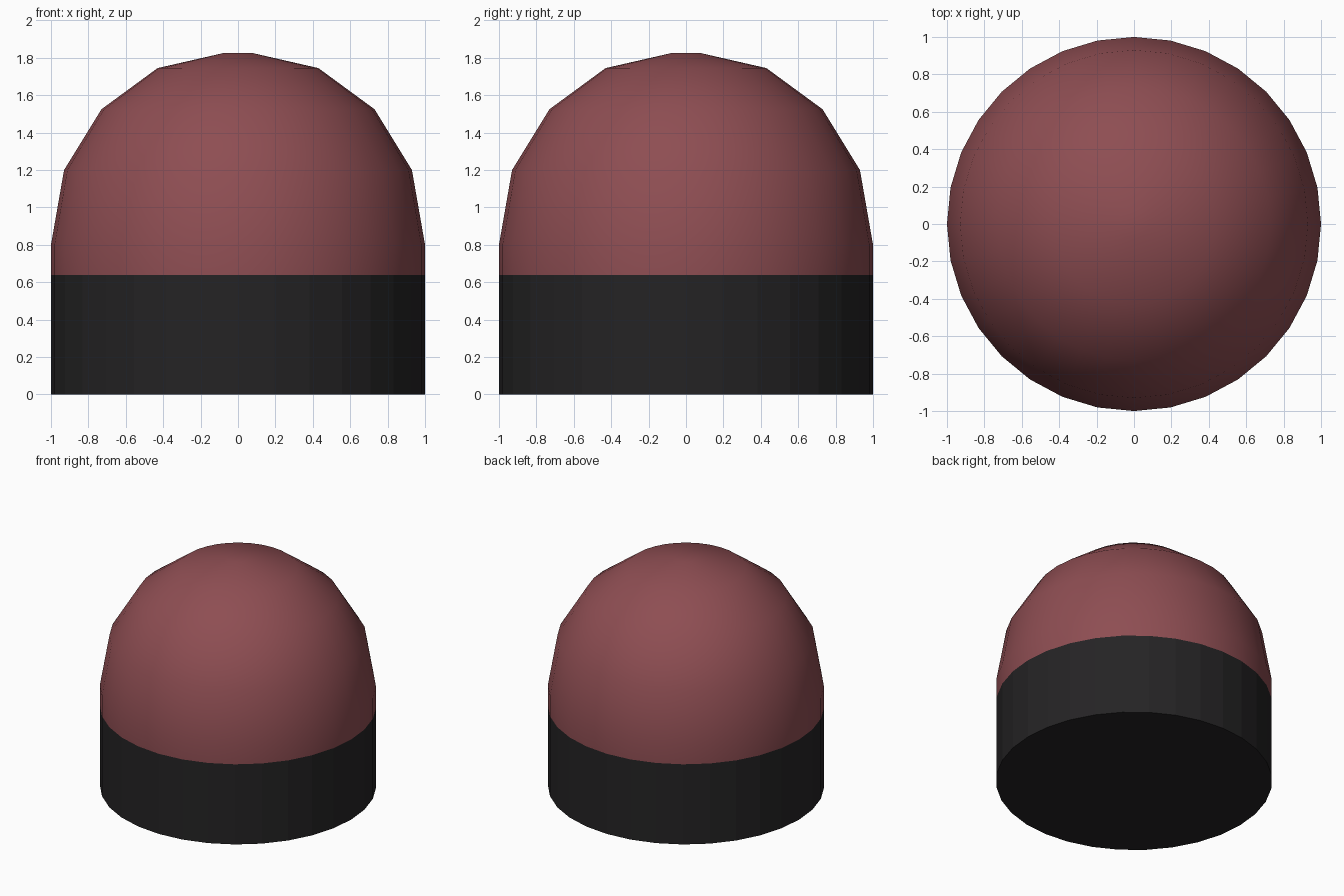
import bpy, bmesh, math

if "Cube" in bpy.data.objects:
    bpy.data.objects.remove(bpy.data.objects["Cube"])

SIDES = 32


def material(name, rgb):
    m = bpy.data.materials.new(name)
    m.diffuse_color = (*rgb, 1.0)
    m.use_nodes = True
    m.node_tree.nodes["Principled BSDF"].inputs["Base Color"].default_value = m.diffuse_color
    return m


def lathe(name, profile, mat, smooth, cap_bottom=False, cap_top=False):
    """Revolve (radius, z) points around the z axis."""
    bm = bmesh.new()
    rings = [[bm.verts.new((r * math.cos(2 * math.pi * i / SIDES),
                            r * math.sin(2 * math.pi * i / SIDES), z))
              for i in range(SIDES)] for r, z in profile]
    for low, high in zip(rings, rings[1:]):
        for i in range(SIDES):
            j = (i + 1) % SIDES
            bm.faces.new((low[i], low[j], high[j], high[i]))
    if cap_bottom:
        bm.faces.new(rings[0][::-1])
    if cap_top:
        bm.faces.new(rings[-1])
    for f in bm.faces:
        f.smooth = smooth
    mesh = bpy.data.meshes.new(name)
    bm.to_mesh(mesh)
    bm.free()
    mesh.materials.append(mat)
    obj = bpy.data.objects.new(name, mesh)
    bpy.context.collection.objects.link(obj)
    return obj


red = material("dark_red", (0.27, 0.075, 0.085))
black = material("black", (0.018, 0.017, 0.018))

# Faceted cylindrical base
lathe("base", [(1, 0), (1, 0.64)], black, False, cap_bottom=True)

# Smooth rounded dome with a short straight skirt
lathe("dome", [(1, 0.64), (1, 0.8), (0.93, 1.2), (0.73, 1.525),
               (0.43, 1.745), (0.08, 1.825)], red, True, cap_top=True)
